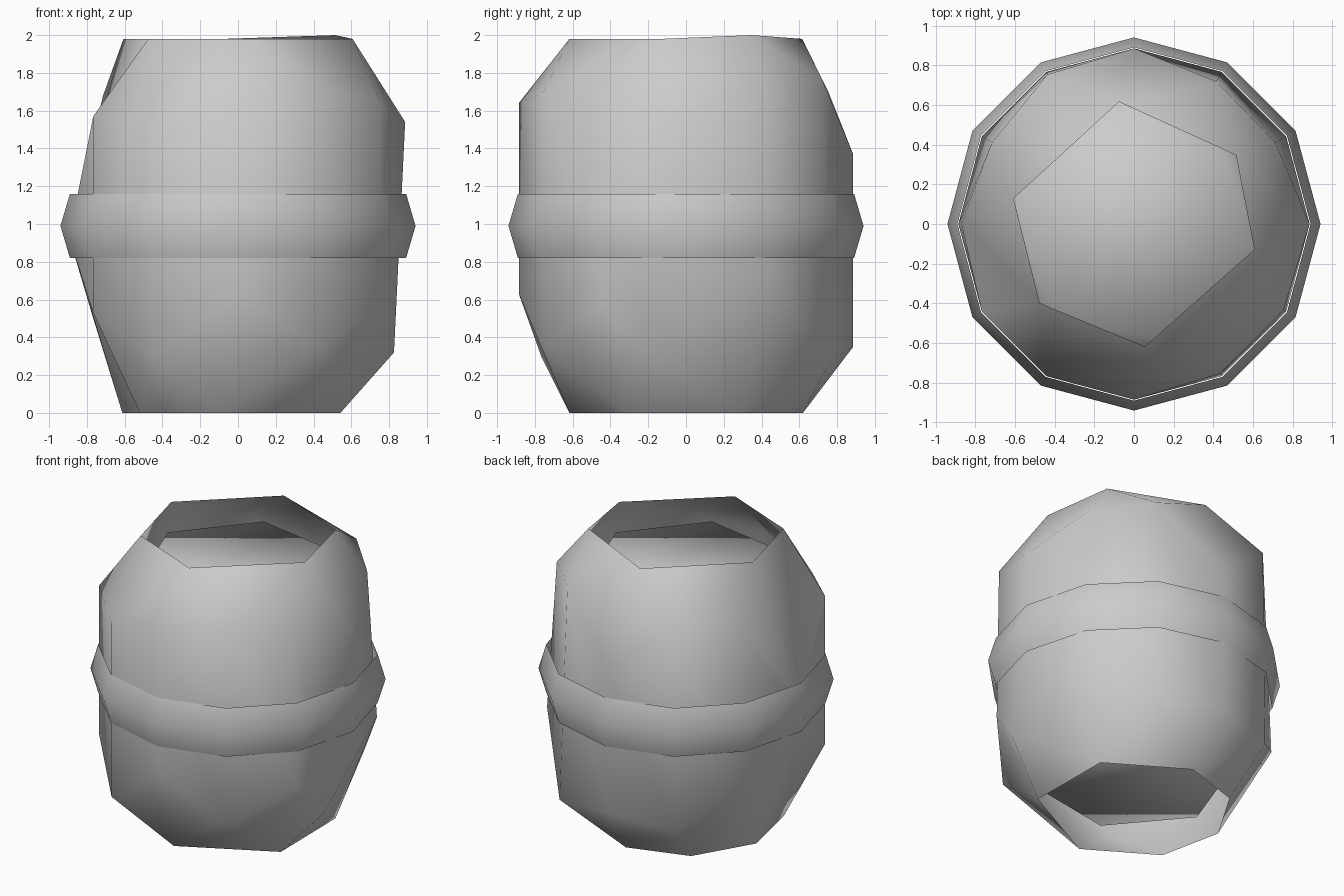
import bpy, math

if "Cube" in bpy.data.objects:
    bpy.data.objects.remove(bpy.data.objects["Cube"])


def pt(a, r, z):
    t = math.radians(a)
    return (r * math.cos(t), r * math.sin(t), z)


def make(name, verts, faces):
    me = bpy.data.meshes.new(name)
    me.from_pydata(verts, [], faces)
    me.update()
    ob = bpy.data.objects.new(name, me)
    bpy.context.collection.objects.link(ob)
    for p in me.polygons:
        p.use_smooth = True
    return ob


def zip_rows(name, rows, caps=False):
    """Skin a stack of closed loops of (angle, radius, z); loops may differ in count."""
    verts, faces, starts = [], [], []
    for row in rows:
        row.sort()
        starts.append(len(verts))
        verts += [pt(*p) for p in row]
    for k in range(len(rows) - 1):
        lo, hi = rows[k], rows[k + 1]
        n, m, s, t = len(lo), len(hi), starts[k], starts[k + 1]
        ang = lambda row, i: row[i % len(row)][0] + 360 * (i // len(row))
        mid = lambda row, i: ang(row, i) + ang(row, i + 1)
        i = j = 0
        while i < n or j < m:
            a, b = s + i % n, t + j % m
            if j >= m or (i < n and mid(lo, i) <= mid(hi, j)):
                faces.append((a, s + (i + 1) % n, b))
                i += 1
            else:
                faces.append((a, t + (j + 1) % m, b))
                j += 1
    if caps:
        faces.append(tuple(range(len(rows[0])))[::-1])
        faces.append(tuple(range(starts[-1], len(verts))))
    return make(name, verts, faces)


# Body shell: irregular open ends, uneven shoulder heights, straight middle
R = 0.885
low_z = [0.53, 0.30, 0.63, 0.35, 0.58, 0.32, 0.72, 0.28, 0.35, 0.30, 0.50, 0.90]
high_z = [1.57, 1.52, 1.64, 1.70, 1.65, 1.54, 1.74, 1.77, 1.37, 1.70, 1.68, 1.05]
high_r = [R, R, R, 0.87, 0.87, R, 0.823, 0.83, R, 0.87, 0.825, 0.87]
low = [(-150 + 30 * i, R, z) for i, z in enumerate(low_z)]
low[5] = (-15, 0.855, 0.32)
high = [(-150 + 30 * i, r, z) for i, (r, z) in enumerate(zip(high_r, high_z))]
bottom = [(a, 0.62, 0.0) for a in (-147, -96, -29, 30, 87, 128, 171)]
top = [(a, 0.62, 2.0 if a == 34 else 1.98) for a in (-140, -85, -12, 34, 97, 168)]
zip_rows("barrel_body", [bottom, low, high, top])

# Bulging hoop around the middle
hoop = [(0.89, 0.82), (0.94, 0.99), (0.89, 1.16)]
hv = [pt(30 * i, r, z) for r, z in hoop for i in range(12)]
hf = [(k * 12 + i, k * 12 + (i + 1) % 12, k * 12 + 12 + (i + 1) % 12, k * 12 + 12 + i)
      for k in range(2) for i in range(12)]
make("middle_hoop", hv, hf)

# Closed inner liner whose ends are the recessed lids
ring = lambda n, off, r, z: [(off + 360 / n * i, r, z) for i in range(n)]
zip_rows("inner_liner", [ring(6, 10, 0.62, 0.21), ring(12, 0, 0.76, 0.6),
                         ring(12, 0, 0.76, 1.4), ring(6, 50, 0.63, 1.77)], caps=True)
